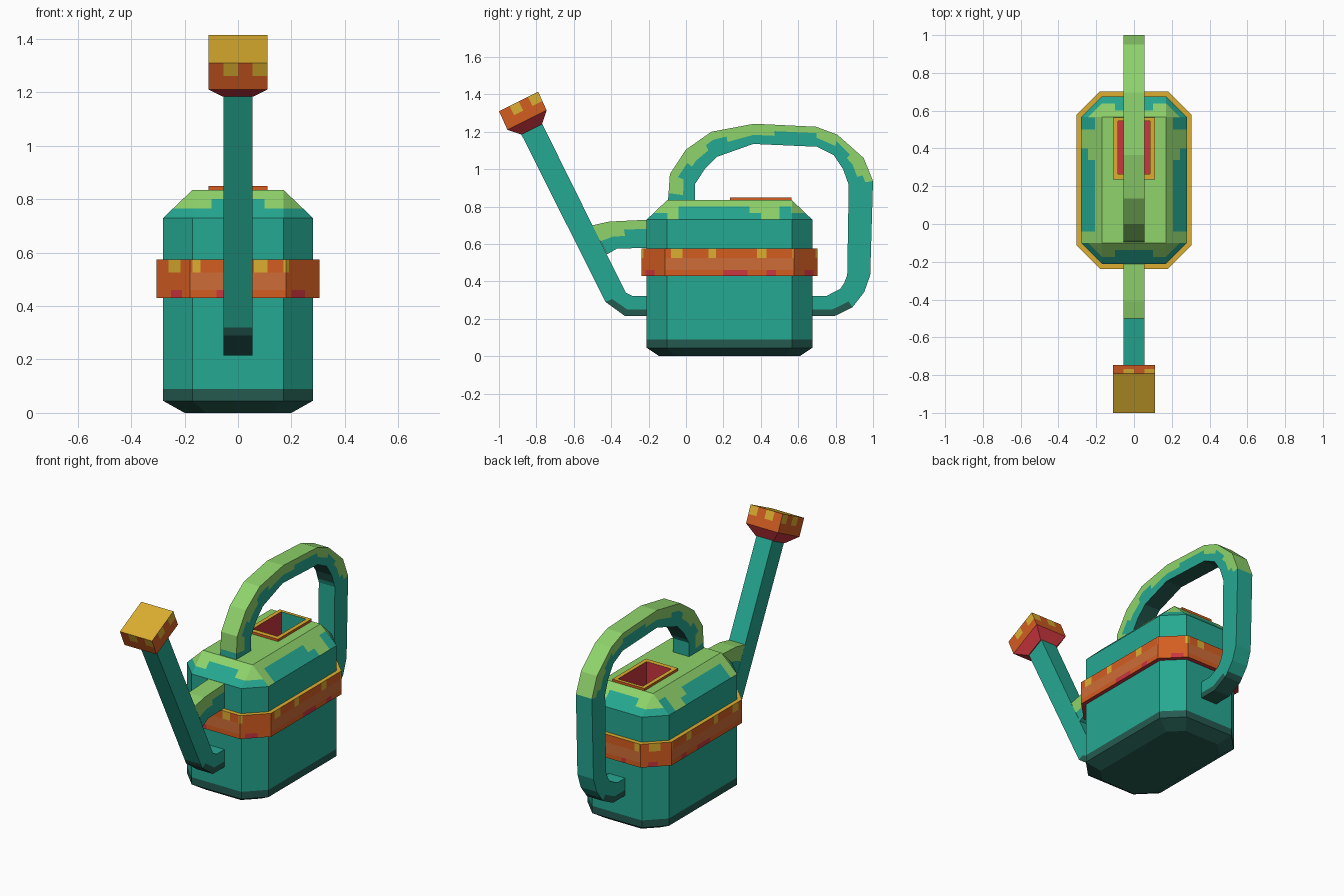
import bpy, bmesh
from mathutils import Vector

if "Cube" in bpy.data.objects:
    bpy.data.objects.remove(bpy.data.objects["Cube"])

# ---- colours ----
SRGB = {"teal": (37, 168, 145), "dark_teal": (36, 90, 80), "leaf_green": (143, 211, 107),
        "orange": (212, 93, 33), "light_orange": (206, 108, 54), "gold": (220, 174, 48), "red": (202, 54, 62)}
NAMES = list(SRGB)
TEAL, DARK, GREEN, ORANGE, LIGHT, GOLD, RED = range(7)


def linear(v):
    v /= 255
    return v / 12.92 if v <= 0.04045 else ((v + 0.055) / 1.055) ** 2.4


MATS = []
for key, rgb in SRGB.items():
    m = bpy.data.materials.new(key)
    m.diffuse_color = (*[linear(v) for v in rgb], 1)
    m.use_nodes = True
    m.node_tree.nodes["Principled BSDF"].inputs["Base Color"].default_value = m.diffuse_color
    MATS.append(m)


# ---- helpers ----
def loft(rings, first=True, last=True, rule=None):
    """Skin a list of closed rings; rule(centre, ring, side) may give a colour."""
    bm = bmesh.new()
    vs = [[bm.verts.new(p) for p in r] for r in rings]
    n = len(rings[0])
    for i in range(len(vs) - 1):
        for k in range(n):
            j = (k + 1) % n
            f = bm.faces.new((vs[i][k], vs[i][j], vs[i + 1][j], vs[i + 1][k]))
            if rule:
                f.material_index = rule(f.calc_center_median(), i, k)
    if first:
        bm.faces.new(vs[0][::-1])
    if last:
        bm.faces.new(vs[-1])
    return bm


def cut(bm, origin, normal, values):
    """Cut the mesh with parallel planes so faces can be coloured by position."""
    for v in values:
        bmesh.ops.bisect_plane(bm, geom=bm.verts[:] + bm.edges[:] + bm.faces[:], dist=1e-5,
                               plane_co=Vector(origin) + Vector(normal) * v, plane_no=normal)


def finish(name, bm, rule=None, closed=True):
    bmesh.ops.remove_doubles(bm, verts=bm.verts[:], dist=1e-5)
    if closed:
        bmesh.ops.recalc_face_normals(bm, faces=bm.faces[:])
    bm.normal_update()
    if rule:
        for f in bm.faces:
            f.material_index = rule(f.calc_center_median(), f.normal)
    me = bpy.data.meshes.new(name)
    bm.to_mesh(me)
    bm.free()
    for m in MATS:
        me.materials.append(m)
    ob = bpy.data.objects.new(name, me)
    bpy.context.collection.objects.link(ob)


def octagon(hx, hy, c, z, cy=0.2325):
    pts = [(-hx + c, -hy), (hx - c, -hy), (hx, -hy + c), (hx, hy - c),
           (hx - c, hy), (-hx + c, hy), (-hx, hy - c), (-hx, -hy + c)]
    return [(x, y + cy, z) for x, y in pts]


def inside(v, spans):
    return any(a < v < b for a, b in spans)


def tube(name, outer, inner, rule, steps=3, w=0.055):
    """Square bar between an outer and an inner (y, z) line; depth -1 is the outer face, 3 the inner."""
    rings = []
    for s in range((len(outer) - 1) * steps + 1):
        i = min(s // steps, len(outer) - 2)
        t = s / steps - i
        o = Vector(outer[i]).lerp(Vector(outer[i + 1]), t)
        n = Vector(inner[i]).lerp(Vector(inner[i + 1]), t)
        lanes = [o.lerp(n, q) for q in (0, 0.32, 0.55, 1)]
        rings.append([(-w, *p) for p in lanes] + [(w, *p) for p in lanes[::-1]])
    depth = (0, 1, 2, 3, 2, 1, 0, -1)
    finish(name, loft(rings, rule=lambda c, i, k: rule(c, i, depth[k])))


# ---- body, with painted shoulders and base, open under the filler ----
HOLE = (0.085, 0.265, 0.545)


def body_rule(c, n):
    if c.z < 0.09:
        return DARK
    if c.z > 0.8:
        return GREEN
    if c.z > 0.765:
        if abs(c.x) > 0.17 and -0.1 < c.y < 0.565:
            return GREEN if inside(c.y, [(-0.1, -0.04), (0.34, 0.5)]) else TEAL
        return GREEN if abs(c.x) > 0.1 else TEAL
    if c.z > 0.73:
        return GREEN if inside(c.y, [(-0.1, -0.04), (0.4, 0.5)]) and abs(c.x) > 0.2 else TEAL
    return TEAL


bm = loft([octagon(0.2, 0.375, 0.08, 0), octagon(0.28, 0.443, 0.11, 0.045),
           octagon(0.28, 0.443, 0.11, 0.73), octagon(0.17, 0.333, 0, 0.835)])
bmesh.ops.remove_doubles(bm, verts=bm.verts[:], dist=1e-5)
cut(bm, (0, 0, 0), (0, 0, 1), (0.09, 0.73, 0.765, 0.8))
cut(bm, (0, 0, 0), (0, 1, 0), (-0.1, -0.04, HOLE[1], 0.34, 0.4, 0.5, HOLE[2], 0.565))
cut(bm, (0, 0, 0), (1, 0, 0), (-0.17, -0.1, -HOLE[0], HOLE[0], 0.1, 0.17))
bmesh.ops.recalc_face_normals(bm, faces=bm.faces[:])
gap = [f for f in bm.faces if f.calc_center_median().z > 0.83
       and abs(f.calc_center_median().x) < HOLE[0] and HOLE[1] < f.calc_center_median().y < HOLE[2]]
bmesh.ops.delete(bm, geom=gap, context='FACES')
finish("body", bm, body_rule, closed=False)


# ---- filler rim and well ----
def rect(x, y0, y1, z):
    return [(-x, y0, z), (x, y0, z), (x, y1, z), (-x, y1, z)]


def rim_rule(c, i, k):
    if i < 2:
        return (ORANGE, GOLD)[i]
    return TEAL if k == 2 else RED


bm = loft([rect(0.11, 0.235, 0.565, 0.83), rect(0.11, 0.235, 0.565, 0.85),
           rect(*HOLE, 0.85), rect(*HOLE, 0.6)], first=False, rule=rim_rule)
bm.faces.ensure_lookup_table()
bm.faces[-1].material_index = RED
finish("filler_rim", bm, closed=False)

# ---- band round the body, gold drips above and red spots below ----
GOLD_Y = [(-0.19, -0.155), (-0.08, -0.02), (0.12, 0.16), (0.38, 0.43), (0.57, 0.6)]
RED_Y = [(0.2, 0.33), (0.43, 0.48), (0.66, 0.69)]
GOLD_X = [(-0.26, -0.215), (-0.17, -0.14), (0.06, 0.11), (0.17, 0.19)]
RED_X = [(-0.25, -0.21), (-0.08, -0.05), (0.2, 0.25)]


def band_rule(c, n):
    if abs(n.z) > 0.5:
        return GOLD if n.z > 0 else RED
    side = abs(n.x) > 0.8
    v = c.y if side else c.x
    if c.z > 0.525 and inside(v, GOLD_Y if side else GOLD_X):
        return GOLD
    if c.z < 0.46 and inside(v, RED_Y if side else RED_X):
        return RED
    return LIGHT if 0.46 < c.z < 0.525 and (abs(n.x) > 0.8 or abs(n.y) > 0.8) else ORANGE


bm = loft([octagon(hx, hy, 0.125, z) for hx, hy, z in
           ((0.27, 0.43, 0.43), (0.305, 0.47, 0.43), (0.305, 0.47, 0.575), (0.27, 0.43, 0.575))],
          first=False, last=False)
cut(bm, (0, 0, 0), (0, 0, 1), (0.46, 0.525))
cut(bm, (0, 0, 0), (0, 1, 0), [v for s in GOLD_Y + RED_Y for v in s])
cut(bm, (0, 0, 0), (1, 0, 0), [v for s in GOLD_X + RED_X for v in s])
finish("band", bm, band_rule, closed=False)


# ---- handle ----
def handle_rule(c, i, d):
    if d == 3:
        return DARK if c.z > 0.95 else TEAL
    if c.z > 0.87:
        return GREEN if d < 1 or (d == 1 and i % 5 < 3) else TEAL
    return DARK if c.z < 0.285 and d < 1 else TEAL


tube("handle",
     [(-0.097, 0.82), (-0.086, 0.975), (0, 1.105), (0.135, 1.2), (0.364, 1.243), (0.696, 1.227), (0.81, 1.184),
      (0.95, 1.06), (1.0, 0.937), (0.985, 0.434), (0.953, 0.343), (0.89, 0.262), (0.793, 0.214), (0.66, 0.214)],
     [(0.048, 0.82), (0.048, 0.92), (0.1, 1.0), (0.165, 1.066), (0.36, 1.135), (0.7, 1.12), (0.79, 1.075),
      (0.84, 1.0), (0.87, 0.916), (0.862, 0.434), (0.845, 0.39), (0.825, 0.36), (0.75, 0.322), (0.66, 0.322)],
     handle_rule)

# ---- spout and its strut ----
tube("spout",
     [(-0.2, 0.214), (-0.325, 0.214), (-0.43, 0.29), (-0.445, 0.32), (-0.885, 1.195)],
     [(-0.2, 0.322), (-0.285, 0.322), (-0.322, 0.34), (-0.335, 0.366), (-0.77, 1.245)],
     lambda c, i, d: DARK if (d == -1 and c.z < 0.32) or (d == 0 and c.z < 0.3) else TEAL, steps=2)
tube("spout_strut",
     [(-0.5, 0.70), (-0.41, 0.72), (-0.2, 0.73)], [(-0.422, 0.545), (-0.37, 0.575), (-0.2, 0.58)],
     lambda c, i, d: GREEN if d < 1 or (d == 1 and i % 6 < 4) else TEAL)

# ---- sprinkler rose ----
AXIS, UP = Vector((0, -0.447, 0.894)), Vector((0, 0.894, 0.447))
FRONT = Vector((0, -0.895, 1.3625))


def square(y, z, hx, hu):
    return [Vector((sx * hx, y, z)) + UP * su * hu for sx, su in ((-1, -1), (1, -1), (1, 1), (-1, 1))]


def rose_rule(c, n):
    s = (c - FRONT).dot(AXIS)
    if n.dot(AXIS) > 0.9:
        return GOLD
    if s < -0.1098:
        return RED
    v = c.x if abs(n.x) < 0.5 else (c - FRONT).dot(UP)
    return GOLD if s > -0.055 and inside(v, [(-0.055, 0), (0.055, 0.12)]) else ORANGE


bm = loft([square(-0.825, 1.2125, 0.06, 0.0615), square(-0.85, 1.2625, 0.11, 0.117),
           square(-0.895, 1.3625, 0.11, 0.117)])
cut(bm, FRONT, AXIS, (-0.055,))
cut(bm, FRONT, UP, (-0.055, 0, 0.055))
cut(bm, FRONT, (1, 0, 0), (-0.055, 0, 0.055))
finish("sprinkler_rose", bm, rose_rule)
